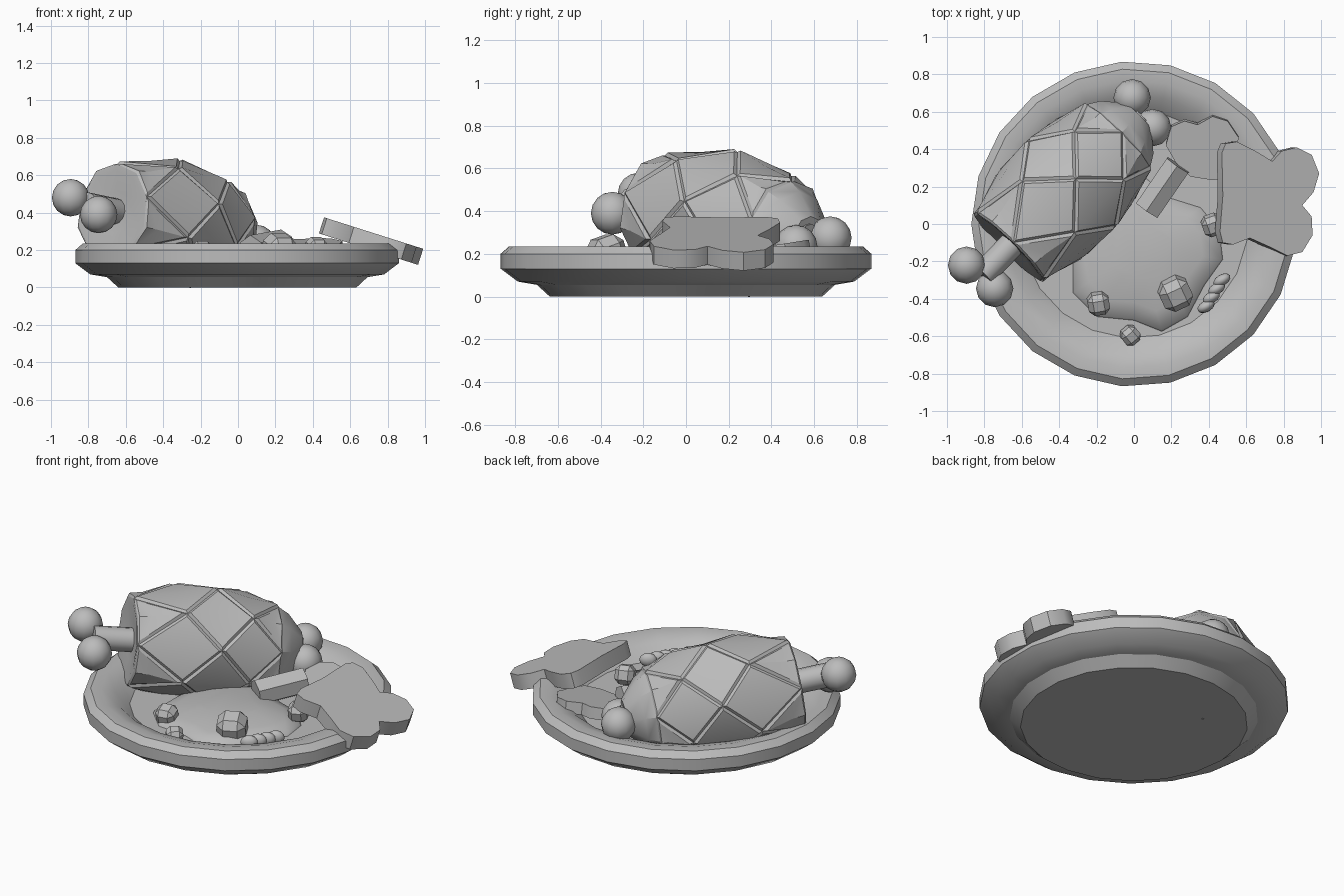
import bpy
import bmesh
from math import sin, cos, pi, radians
from mathutils import Vector, Matrix

if "Cube" in bpy.data.objects:
    bpy.data.objects.remove(bpy.data.objects["Cube"], do_unlink=True)

grey = bpy.data.materials.new("plain_grey")
grey.use_nodes = True
grey.diffuse_color = (0.5, 0.5, 0.5, 1)
grey.node_tree.nodes["Principled BSDF"].inputs["Base Color"].default_value = (0.5, 0.5, 0.5, 1)


def finish(name, bm, matrix=None, smooth=30):
    """Turn a bmesh into a shaded object."""
    bmesh.ops.recalc_face_normals(bm, faces=bm.faces)
    if matrix:
        bm.transform(matrix)
    mesh = bpy.data.meshes.new(name)
    bm.to_mesh(mesh)
    bm.free()
    mesh.materials.append(grey)
    ob = bpy.data.objects.new(name, mesh)
    bpy.context.collection.objects.link(ob)
    if smooth:
        bpy.ops.object.select_all(action="DESELECT")
        ob.select_set(True)
        bpy.context.view_layer.objects.active = ob
        bpy.ops.object.shade_smooth_by_angle(angle=radians(smooth))
    return ob


def lathe(name, profile, sides):
    bm = bmesh.new()
    rings = [[bm.verts.new((r * cos(2 * pi * i / sides + pi), r * sin(2 * pi * i / sides + pi), z))
              for i in range(sides)] for r, z in profile]
    for a, b in zip(rings, rings[1:]):
        for i in range(sides):
            k = (i + 1) % sides
            bm.faces.new((a[i], a[k], b[k], b[i]))
    bm.faces.new(rings[0])
    bm.faces.new(rings[-1])
    return finish(name, bm)


def slab(name, outline, thickness, matrix):
    """Extruded flat slice with a slightly bevelled rim."""
    bm = bmesh.new()
    top = bm.faces.new([bm.verts.new((x, y, 0)) for x, y in outline])
    geo = bmesh.ops.extrude_face_region(bm, geom=[top])["geom"]
    low = [v for v in geo if isinstance(v, bmesh.types.BMVert)]
    bmesh.ops.translate(bm, verts=low, vec=(0, 0, -thickness))
    return finish(name, bm, matrix, 40)


def rod(name, a, b, radius, sides, smooth=40):
    a, b = Vector(a), Vector(b)
    bm = bmesh.new()
    bmesh.ops.create_cone(bm, cap_ends=True, segments=sides, radius1=radius,
                          radius2=radius, depth=(b - a).length)
    turn = (b - a).to_track_quat("Z", "Y").to_matrix().to_4x4()
    return finish(name, bm, Matrix.Translation((a + b) / 2) @ turn, smooth)


def ball(name, pos, radius, scale=(1, 1, 1), turn=0):
    bm = bmesh.new()
    bmesh.ops.create_uvsphere(bm, u_segments=12, v_segments=8, radius=radius)
    matrix = Matrix.Translation(pos) @ Matrix.Rotation(turn, 4, "Z") @ Matrix.Diagonal((*scale, 1))
    return finish(name, bm, matrix, 60)


# Plate
lathe("plate", [(0.64, 0), (0.70, 0.055), (0.79, 0.07), (0.87, 0.13), (0.87, 0.20), (0.83, 0.235),
                (0.77, 0.235), (0.69, 0.21), (0.61, 0.14)], 21)

# Meat joint: a barrel scored into diamonds, lying along a tilted axis
centre = Vector((-0.385, 0.165, 0.35))
axis = Vector((0.865, 0.88, -0.17)).normalized()
side = axis.cross(Vector((0, 0, 1))).normalized()
up = side.cross(axis)
frame = Matrix((side, up, axis)).transposed().to_4x4()
frame.translation = centre
COLS = 10
ROWS = [-0.41, -0.14, 0.06, 0.25, 0.43]


def on_barrel(i, u):
    r = 0.34 - 0.5 * u * u
    a = 2 * pi * i / COLS + pi / 2
    return Vector((r * cos(a), r * sin(a), u))


bm = bmesh.new()
grid = [[bm.verts.new(on_barrel(i, u)) for i in range(COLS)] for u in ROWS]
last = len(ROWS) - 1
for j in range(last + 1):
    for i in range(COLS):
        if (i + j) % 2:
            left, right = grid[j][i - 1], grid[j][(i + 1) % COLS]
            below = grid[max(j - 1, 0)][i]
            above = grid[min(j + 1, last)][i]
            bm.faces.new((left, below, right, above))
cells = bm.faces[:]
bmesh.ops.recalc_face_normals(bm, faces=cells)
for f in cells:
    if f.normal.dot(Vector((f.calc_center_median().x, f.calc_center_median().y, 0))) < 0:
        f.normal_flip()
bmesh.ops.inset_individual(bm, faces=cells, thickness=0.012, depth=0.014, use_even_offset=True)
bmesh.ops.poke(bm, faces=cells, offset=0.012)
# Recessed left end and domed right end
for ring, steps in ((grid[0], ((0.88, 0.0), (0.5, 0.02))), (grid[last], ((0.85, 0.06), (0.5, 0.09)))):
    prev = ring
    for scale, shift in steps:
        new = [bm.verts.new((v.co.x * scale, v.co.y * scale, v.co.z + shift)) for v in prev]
        for i in range(COLS):
            k = (i + 1) % COLS
            bm.faces.new((prev[i], prev[k], new[k], new[i]))
        prev = new
    bm.faces.new(prev)
finish("meat_joint", bm, frame, 25)

# Bone ends
bones = {"left": ((-0.81, -0.27, 0.44), ((-0.895, -0.22, 0.48), (-0.745, -0.345, 0.39))),
         "right": ((0.03, 0.58, 0.27), ((-0.01, 0.675, 0.275), (0.1, 0.515, 0.235)))}
for name, (tip, knobs) in bones.items():
    rod(name + "_bone_shaft", centre.lerp(Vector(tip), 0.4), tip, 0.07, 12)
    for k, pos in enumerate(knobs):
        ball(f"{name}_bone_knob_{k + 1}", pos, 0.1)

# Lobed slice leaning on the rim
big = [(.47, .38), (.49, .43), (.55, .44), (.65, .39), (.74, .335), (.79, .39), (.87, .41),
       (.95, .37), (.99, .27), (.96, .17), (.90, .10), (.95, .04), (.955, -.06), (.90, -.15),
       (.82, -.17), (.72, -.12), (.62, -.075), (.53, -.11), (.475, -.1), (.46, -.04), (.475, .15)]
tilt = radians(17.6)
slab("leaning_slice", [((x - 0.46) / cos(tilt), y) for x, y in big], 0.09,
     Matrix.Translation((0.46, 0, 0.375)) @ Matrix.Rotation(tilt, 4, "Y"))

# Lobed slice lying in the plate
small = [(.17, .42), (.2, .52), (.27, .55), (.34, .53), (.42, .575), (.5, .55),
         (.56, .46), (.54, .36), (.52, .25), (.42, .23), (.3, .25), (.22, .33)]
slab("lying_slice", [(x, y - 0.57) for x, y in small], 0.07,
     Matrix.Translation((0, 0.57, 0.265)) @ Matrix.Rotation(radians(9), 4, "X"))

# Hexagonal vegetable stick
rod("vegetable_stick", (0.07, 0.075, 0.2), (0.235, 0.315, 0.23), 0.08, 6, 0)

# Sauce puddle
edge = [(-.33, .05), (-.33, -.37), (-.2, -.5), (0, -.52), (.15, -.58), (.29, -.5), (.38, -.33),
        (.48, -.19), (.46, -.03), (.36, .09), (.2, .14), (0, .3), (-.2, .25)]
hub = Vector((0.03, -0.12, 0))
bm = bmesh.new()
rings = []
for scale, z in ((1, 0.13), (0.97, 0.155), (0.75, 0.18), (0.4, 0.205)):
    rings.append([bm.verts.new(hub + (Vector((x, y, 0)) - hub) * scale + Vector((0, 0, z)))
                  for x, y in edge])
n = len(edge)
for a, b in zip(rings, rings[1:]):
    for i in range(n):
        bm.faces.new((a[i], a[(i + 1) % n], b[(i + 1) % n], b[i]))
bm.faces.new(rings[0])
bm.faces.new(rings[-1])
finish("sauce", bm, None, 60)

# Chamfered vegetable chunks
chunks = [((0.22, -0.37, 0.2), 0.165, 25), ((-0.19, -0.425, 0.185), 0.115, 10),
          ((-0.02, -0.595, 0.17), 0.095, 40), ((0.42, -0.005, 0.21), 0.11, 20)]
for k, (pos, size, turn) in enumerate(chunks):
    bm = bmesh.new()
    bmesh.ops.create_cube(bm, size=size)
    bmesh.ops.bevel(bm, geom=bm.edges[:], offset=size * 0.25, segments=1, affect="EDGES")
    spin = Matrix.Rotation(radians(turn), 4, "Z") @ Matrix.Rotation(radians(18), 4, "X")
    finish(f"chunk_{k + 1}", bm, Matrix.Translation(pos) @ spin, 0)

# Ribbed garnish
for k in range(4):
    t = k / 3
    ball(f"garnish_rib_{k + 1}", (0.385 + 0.085 * t, -0.44 + 0.14 * t, 0.175), 0.05,
         (1, 0.6, 0.8), radians(30))
